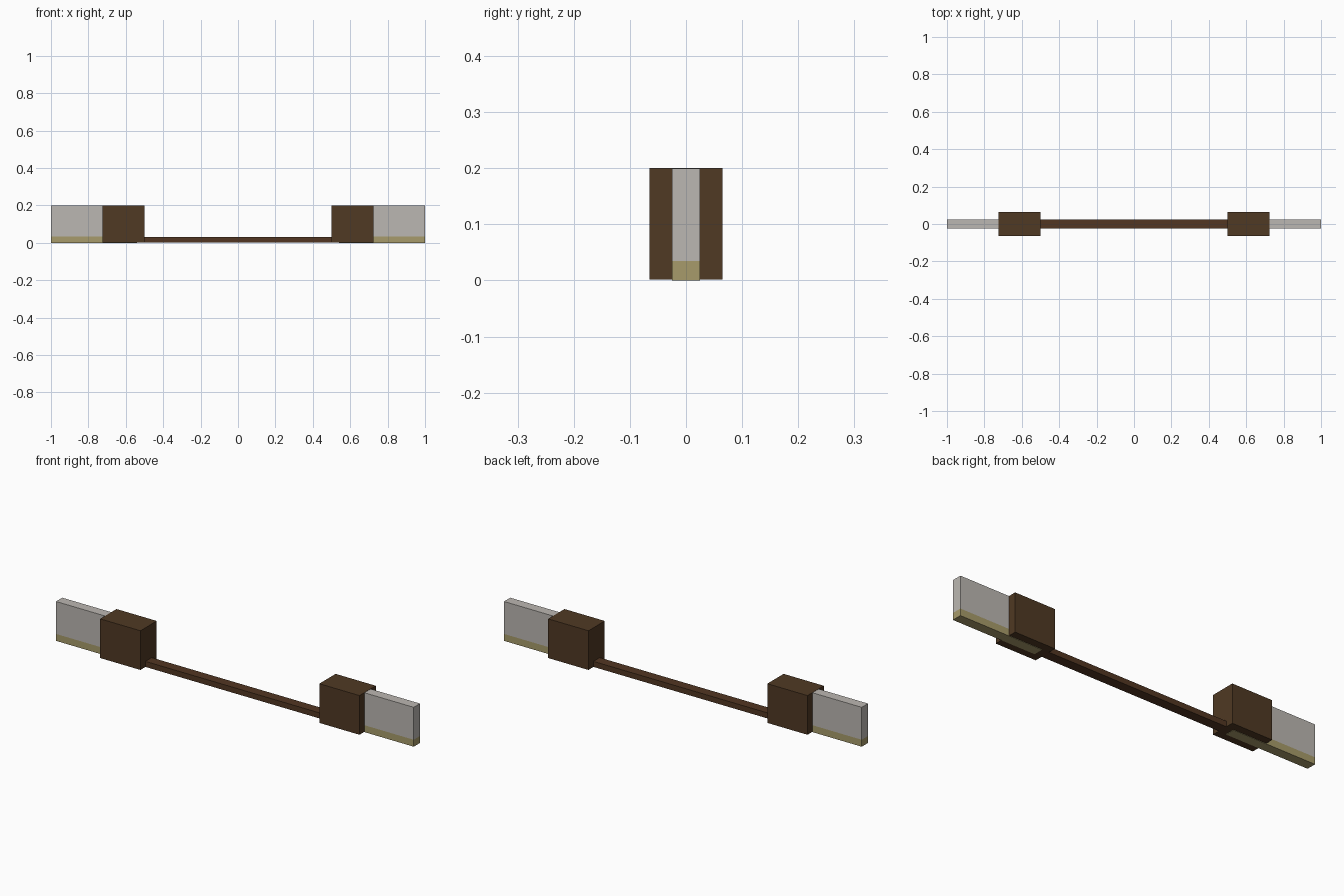
import bpy, bmesh
from mathutils import Vector

if "Cube" in bpy.data.objects:
    bpy.data.objects.remove(bpy.data.objects["Cube"])


def material(name, rgb):
    m = bpy.data.materials.new(name)
    m.diffuse_color = (*rgb, 1.0)
    m.use_nodes = True
    m.node_tree.nodes["Principled BSDF"].inputs["Base Color"].default_value = m.diffuse_color
    return m


PLASTER = material("grey_plaster", (0.50, 0.475, 0.445))
TAN = material("tan_skirting", (0.39, 0.33, 0.145))
BROWN = material("dark_brown_wood", (0.080, 0.041, 0.017))
RED_BROWN = material("red_brown_wood", (0.084, 0.037, 0.016))


def box(name, lo, hi, mats, band=None):
    """Box from corner to corner; faces below height 'band' take the second material."""
    lo, hi = Vector(lo), Vector(hi)
    bm = bmesh.new()
    bmesh.ops.create_cube(bm, size=1.0)
    for v in bm.verts:
        v.co = Vector(((lo[i] + hi[i]) / 2 + v.co[i] * (hi[i] - lo[i]) for i in range(3)))
    if band:
        bmesh.ops.bisect_plane(bm, geom=bm.verts[:] + bm.edges[:] + bm.faces[:],
                               plane_co=(0, 0, band), plane_no=(0, 0, 1))
        for f in bm.faces:
            if f.calc_center_median().z < band:
                f.material_index = 1
    me = bpy.data.meshes.new(name)
    bm.to_mesh(me)
    bm.free()
    for m in mats:
        me.materials.append(m)
    ob = bpy.data.objects.new(name, me)
    bpy.context.collection.objects.link(ob)
    return ob


# Threshold bar across the opening
box("threshold", (-0.52, -0.025, 0.002), (0.52, 0.025, 0.03), [RED_BROWN])

for side, s in (("left", -1), ("right", 1)):
    # Door post, just clear of the ground so the wall base shows underneath
    x0, x1 = sorted((s * 0.5, s * 0.725))
    box(side + "_post", (x0, -0.065, 0.002), (x1, 0.065, 0.2), [BROWN])
    # Wall stub running into the post, with a tan band at its foot
    x0, x1 = sorted((s * 0.54, s * 1.0))
    box(side + "_wall", (x0, -0.025, 0.0), (x1, 0.025, 0.199), [PLASTER, TAN], 0.035)
